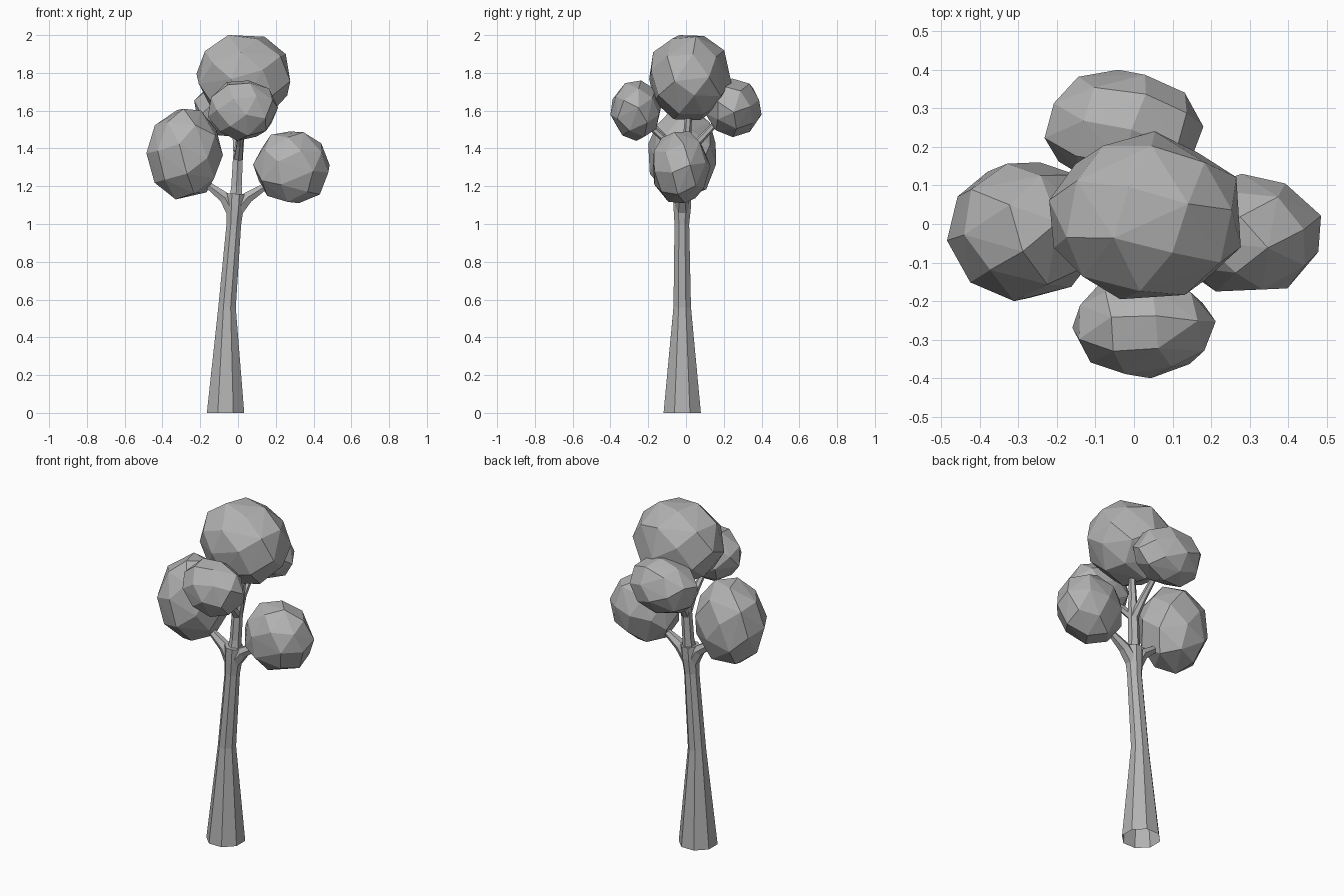
import bpy
import bmesh
import math
import random
from mathutils import Vector, Euler

default = bpy.data.objects.get("Cube")
if default:
    bpy.data.objects.remove(default, do_unlink=True)

grey = bpy.data.materials.new("plain_grey")
grey.use_nodes = True
colour = (0.45, 0.45, 0.45, 1)
grey.diffuse_color = colour
grey.node_tree.nodes["Principled BSDF"].inputs["Base Color"].default_value = colour


def finish(bm, name):
    bmesh.ops.recalc_face_normals(bm, faces=bm.faces)
    mesh = bpy.data.meshes.new(name)
    bm.to_mesh(mesh)
    bm.free()
    mesh.materials.append(grey)
    obj = bpy.data.objects.new(name, mesh)
    bpy.context.collection.objects.link(obj)
    return obj


def limb(name, path, sides, cap_start=False):
    """Tapered faceted tube through (x, y, z, radius) points."""
    bm = bmesh.new()
    points = [Vector(p[:3]) for p in path]
    rings = []
    for i, p in enumerate(points):
        along = points[min(i + 1, len(points) - 1)] - points[max(i - 1, 0)]
        if i == 0 and not cap_start:
            along = Vector((0, 0, 1))
        turn = Vector((0, 0, 1)).rotation_difference(along.normalized())
        ring = []
        for k in range(sides):
            a = math.tau * (k + 0.5) / sides
            offset = Vector((math.cos(a), math.sin(a), 0)) * path[i][3]
            ring.append(bm.verts.new(p + turn @ offset))
        rings.append(ring)
    for low, high in zip(rings, rings[1:]):
        for k in range(sides):
            n = (k + 1) % sides
            bm.faces.new((low[k], low[n], high[n], high[k]))
    bm.faces.new(rings[-1])
    if cap_start:
        bm.faces.new(rings[0])
    return finish(bm, name)


def leaf_clump(name, low, high, seed, count=30):
    """Faceted ball: hull of evenly spread points, fitted between two corners."""
    rng = random.Random(seed)
    turn = Euler([rng.uniform(0, math.tau) for _ in range(3)]).to_matrix()
    bm = bmesh.new()
    for i in range(count):
        z = 1 - 2 * (i + 0.5) / count
        r = math.sqrt(1 - z * z)
        a = i * math.pi * (3 - math.sqrt(5))
        p = Vector((r * math.cos(a), r * math.sin(a), z))
        bm.verts.new(turn @ p * rng.uniform(0.97, 1.03))
    bmesh.ops.convex_hull(bm, input=bm.verts)
    for axis in range(3):
        values = [v.co[axis] for v in bm.verts]
        start, size = min(values), max(values) - min(values)
        for v in bm.verts:
            t = (v.co[axis] - start) / size
            v.co[axis] = low[axis] + t * (high[axis] - low[axis])
    return finish(bm, name)


# Trunk, open at the foot
limb("trunk", [(-0.066, -0.02, 0, 0.107), (-0.058, -0.02, 0.56, 0.05),
               (-0.022, -0.022, 1.0, 0.042), (-0.016, -0.02, 1.09, 0.05),
               (-0.012, -0.02, 1.16, 0.052)], 8)

# Branches
limb("left_branch", [(-0.015, -0.02, 1.06, 0.04), (0.05, -0.02, 1.14, 0.034),
                     (0.13, -0.02, 1.19, 0.022), (0.28, -0.02, 1.28, 0.015)], 6, True)
limb("right_branch", [(-0.02, -0.02, 1.05, 0.04), (-0.07, -0.02, 1.14, 0.034),
                      (-0.15, -0.02, 1.2, 0.022), (-0.28, -0.02, 1.34, 0.015)], 6, True)
limb("middle_stem", [(-0.012, -0.02, 1.1, 0.042), (-0.008, -0.01, 1.2, 0.032),
                     (0.0, -0.005, 1.36, 0.03), (0.01, 0.0, 1.43, 0.026)], 6, True)
limb("front_branch", [(0.0, -0.005, 1.34, 0.026), (0.01, -0.08, 1.42, 0.02),
                      (0.02, -0.25, 1.57, 0.014)], 6, True)
limb("back_branch", [(0.0, 0.0, 1.34, 0.026), (-0.01, 0.06, 1.43, 0.02),
                     (-0.02, 0.22, 1.6, 0.014)], 6, True)
limb("crown_branch", [(0.005, 0.0, 1.38, 0.025), (0.02, 0.01, 1.52, 0.02),
                      (0.03, 0.02, 1.7, 0.014)], 6, True)

# Foliage
leaf_clump("crown_foliage", (-0.22, -0.195, 1.55), (0.277, 0.24, 2.0), 3, 32)
leaf_clump("front_foliage", (-0.16, -0.4, 1.44), (0.212, -0.13, 1.76), 5)
leaf_clump("back_foliage", (-0.232, 0.1, 1.46), (0.18, 0.4, 1.77), 8)
leaf_clump("right_foliage", (-0.485, -0.2, 1.13), (-0.08, 0.16, 1.61), 11)
leaf_clump("left_foliage", (0.08, -0.175, 1.11), (0.485, 0.13, 1.49), 14)
